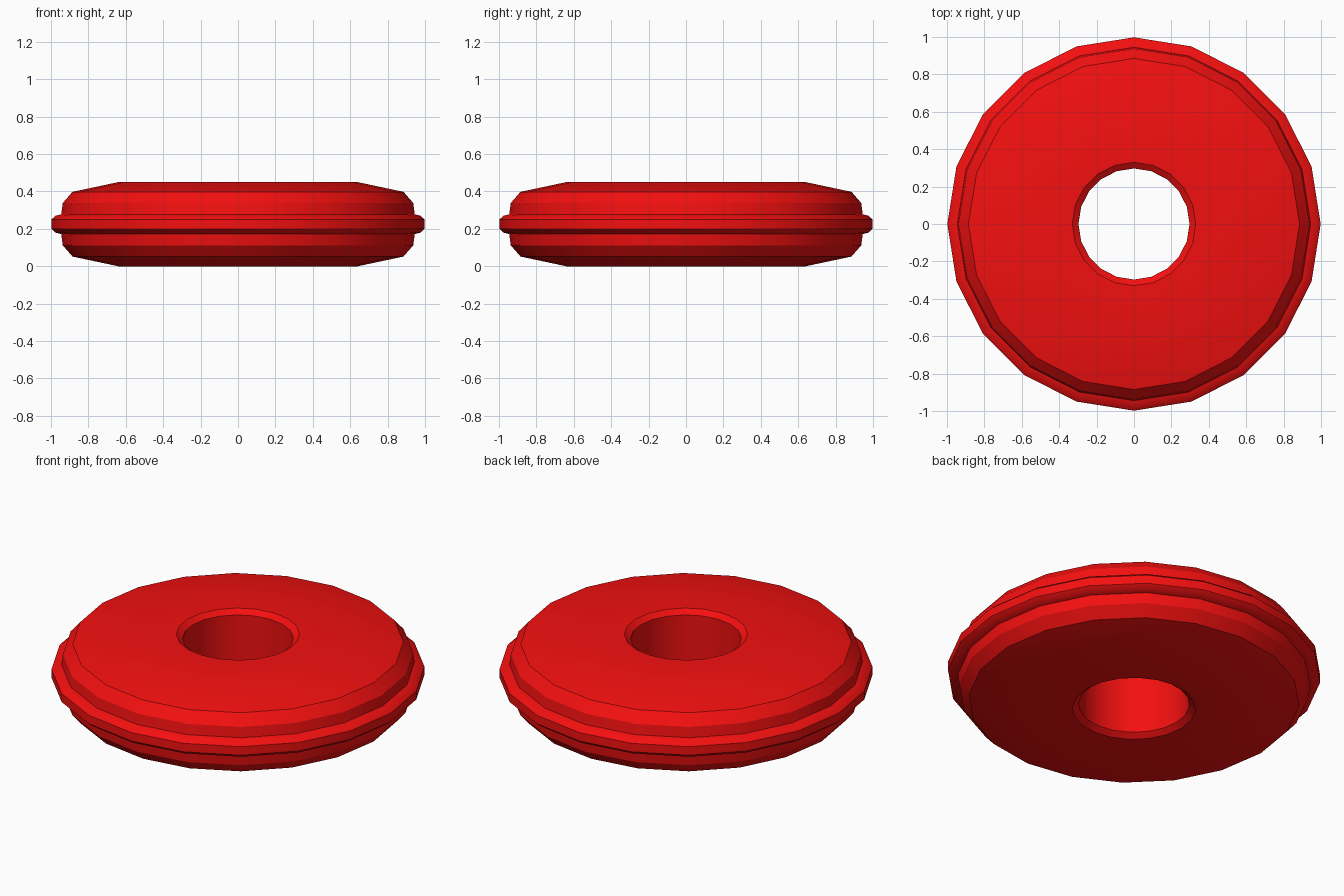
import bpy, math

if "Cube" in bpy.data.objects:
    bpy.data.objects.remove(bpy.data.objects["Cube"])

SIDES = 20
MID = 0.225

# Upper half of the cross-section (radius, height above the middle), bore to rim
upper = [(0.297, 0.2), (0.33, 0.225), (0.64, 0.225), (0.885, 0.173),
         (0.937, 0.113), (0.945, 0.053), (0.975, 0.045), (0.998, 0.025)]
profile = upper + [(r, -h) for r, h in reversed(upper)]

# Revolve the closed cross-section into a ring
n = len(profile)
verts, faces = [], []
for i in range(SIDES):
    a = 2 * math.pi * i / SIDES
    verts += [(r * math.cos(a), r * math.sin(a), MID + h) for r, h in profile]
    k = (i + 1) % SIDES
    for j in range(n):
        m = (j + 1) % n
        faces.append((i * n + j, i * n + m, k * n + m, k * n + j))

mesh = bpy.data.meshes.new("ring_disc")
mesh.from_pydata(verts, [], faces)
mesh.update()
ring = bpy.data.objects.new("ring_disc", mesh)
bpy.context.collection.objects.link(ring)

# Red material
red = bpy.data.materials.new("red")
red.diffuse_color = (0.9, 0.005, 0.005, 1)
red.use_nodes = True
red.node_tree.nodes["Principled BSDF"].inputs["Base Color"].default_value = red.diffuse_color
mesh.materials.append(red)

# Consistent outward normals and smooth shading with sharp ridge edges
import bmesh
bm = bmesh.new()
bm.from_mesh(mesh)
bmesh.ops.recalc_face_normals(bm, faces=bm.faces)
bm.to_mesh(mesh)
bm.free()
bpy.context.view_layer.objects.active = ring
ring.select_set(True)
bpy.ops.object.shade_smooth_by_angle(angle=math.radians(30))
